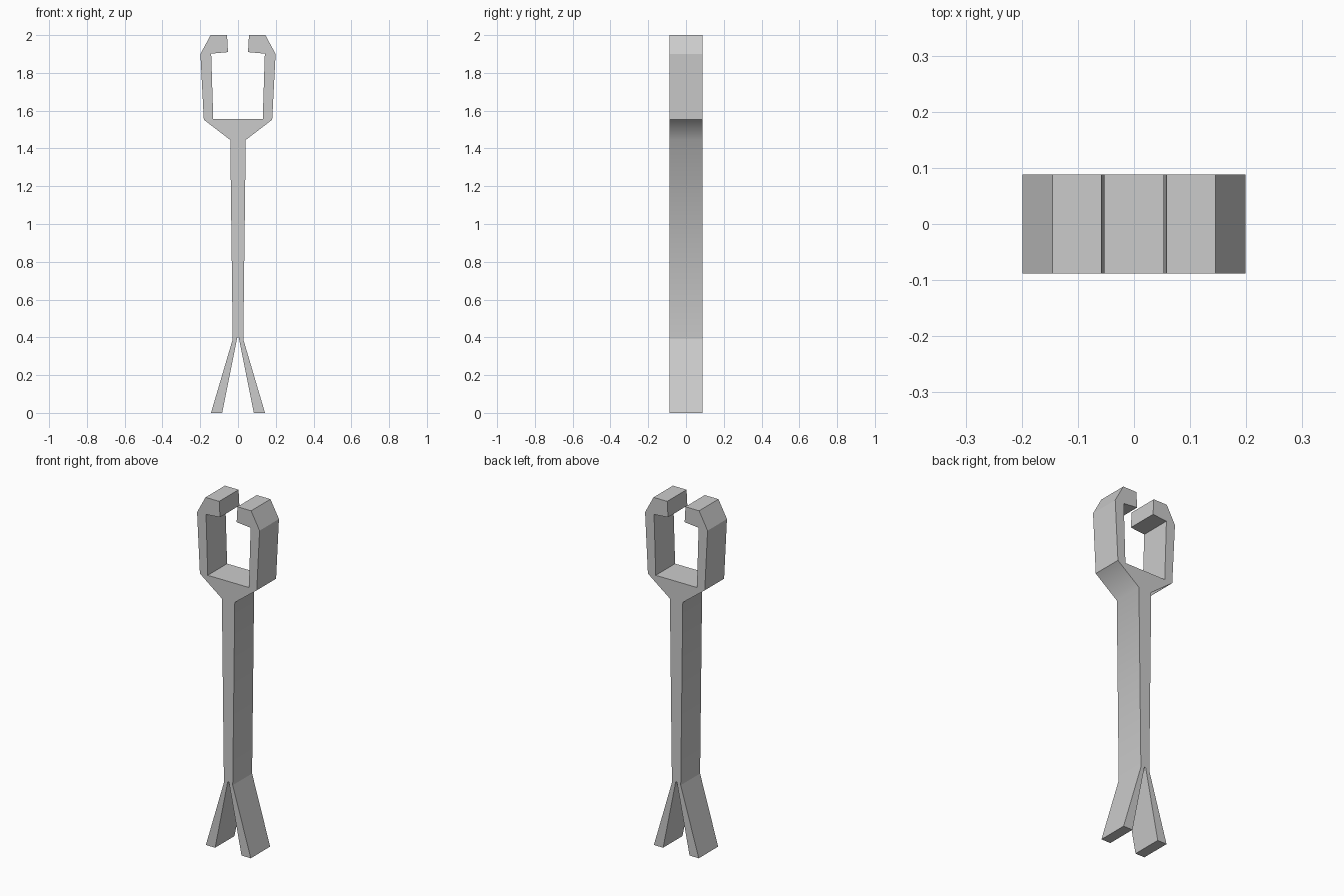
import bpy
import bmesh

if "Cube" in bpy.data.objects:
    bpy.data.objects.remove(bpy.data.objects["Cube"])

HALF_DEPTH = 0.088

# Right half of the front outline, from the crotch round to the inner bridge
right = [
    (0.004, 0.40), (0.084, 0.0), (0.143, 0.0),        # leg
    (0.028, 0.39), (0.041, 1.445), (0.181, 1.552),    # stem and flare
    (0.199, 1.90), (0.145, 2.0), (0.058, 2.0),        # outer jaw and tip
    (0.053, 1.91), (0.142, 1.902), (0.131, 1.555),    # inner jaw
]
outline = right + [(-x, z) for x, z in reversed(right)]

# Extrude the outline front to back
bm = bmesh.new()
face = bm.faces.new([bm.verts.new((x, -HALF_DEPTH, z)) for x, z in outline])
ext = bmesh.ops.extrude_face_region(bm, geom=[face], use_keep_orig=True)
moved = [g for g in ext["geom"] if isinstance(g, bmesh.types.BMVert)]
bmesh.ops.translate(bm, verts=moved, vec=(0, 2 * HALF_DEPTH, 0))
bmesh.ops.recalc_face_normals(bm, faces=bm.faces)

# Stem sides blend smoothly into the flare; everything else is flat
for f in bm.faces:
    zs = [v.co.z for v in f.verts]
    f.smooth = len(zs) == 4 and min(zs) > 0.38 and max(zs) < 1.553 \
        and max(zs) - min(zs) > 0.05

mesh = bpy.data.meshes.new("forked_clamp_post")
bm.to_mesh(mesh)
bm.free()
post = bpy.data.objects.new("forked_clamp_post", mesh)
bpy.context.collection.objects.link(post)
